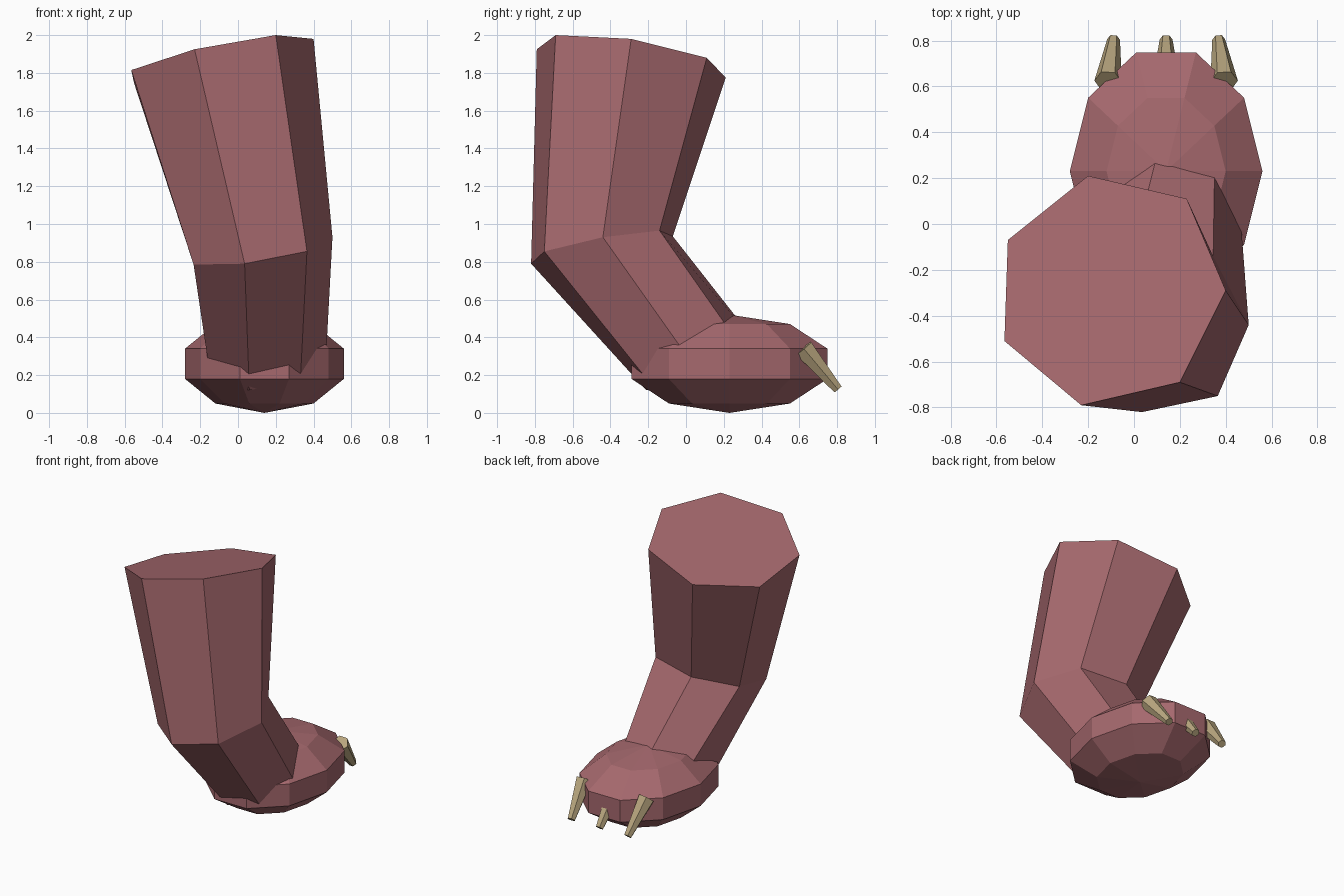
import bpy, bmesh, math
from mathutils import Vector, Matrix

if "Cube" in bpy.data.objects:
    bpy.data.objects.remove(bpy.data.objects["Cube"])


def material(name, color):
    m = bpy.data.materials.new(name)
    m.diffuse_color = (*color, 1)
    m.use_nodes = True
    m.node_tree.nodes["Principled BSDF"].inputs["Base Color"].default_value = m.diffuse_color
    return m


def add_object(name, bm, mat):
    bmesh.ops.recalc_face_normals(bm, faces=bm.faces)
    me = bpy.data.meshes.new(name)
    bm.to_mesh(me)
    bm.free()
    me.materials.append(mat)
    ob = bpy.data.objects.new(name, me)
    bpy.context.collection.objects.link(ob)
    return ob


def loft(name, rings, mat):
    """Skin matching rings of points and cap both ends."""
    bm = bmesh.new()
    loops = [[bm.verts.new(p) for p in ring] for ring in rings]
    n = len(loops[0])
    for a, b in zip(loops, loops[1:]):
        for i in range(n):
            j = (i + 1) % n
            bm.faces.new((a[i], a[j], b[j], b[i]))
    bm.faces.new(loops[0])
    bm.faces.new(loops[-1])
    return add_object(name, bm, mat)


skin = material("skin", (0.38, 0.14, 0.155))
horn = material("horn", (0.48, 0.38, 0.21))

# Leg: seven-sided tube through thigh, knee and ankle
thigh = [(-.565, -.51, 1.815), (-.23, -.79, 1.925), (.20, -.69, 2.0), (.40, -.29, 1.98),
         (.23, .11, 1.88), (-.20, .21, 1.775), (-.55, -.07, 1.745)]
knee = [(-.235, -.596, .785), (.035, -.82, .79), (.365, -.75, .855), (.50, -.44, .93),
        (.345, -.14, .965), (.007, -.07, .935), (-.245, -.27, .856)]
ankle = [(-.145, -.02, .18), (.06, -.21, .12), (.33, -.20, .17), (.465, .02, .28),
         (.352, .285, .36), (.117, .366, .38), (-.11, .23, .30)]
loft("leg", [thigh, knee, ankle], skin)

# Foot: squashed ten-sided sphere
bm = bmesh.new()
bmesh.ops.create_uvsphere(
    bm, u_segments=10, v_segments=5, radius=1,
    matrix=Matrix.Translation((.14, .23, .26))
    @ Matrix.Diagonal((.4416, .573, .26, 1))
    @ Matrix.Rotation(math.pi / 2, 4, 'Z'))
add_object("foot", bm, skin)

# Claws: tapered hexagonal spikes pointing forward and down
for name, side in (("left_claw", -1), ("middle_claw", 0), ("right_claw", 1)):
    base = Vector((.14 + .253 * side, .622, .342))
    tip = Vector((.14 + .229 * side, .804, .125))
    axis = (tip - base).normalized()
    across = Vector((1, 0, 0))
    across = (across - axis * across.dot(axis)).normalized()
    up = across.cross(axis)
    rings = [[c + r * (math.cos(k * math.pi / 3) * across + math.sin(k * math.pi / 3) * up)
              for k in range(6)] for c, r in ((base, .06), (tip, .028))]
    loft(name, rings, horn)
